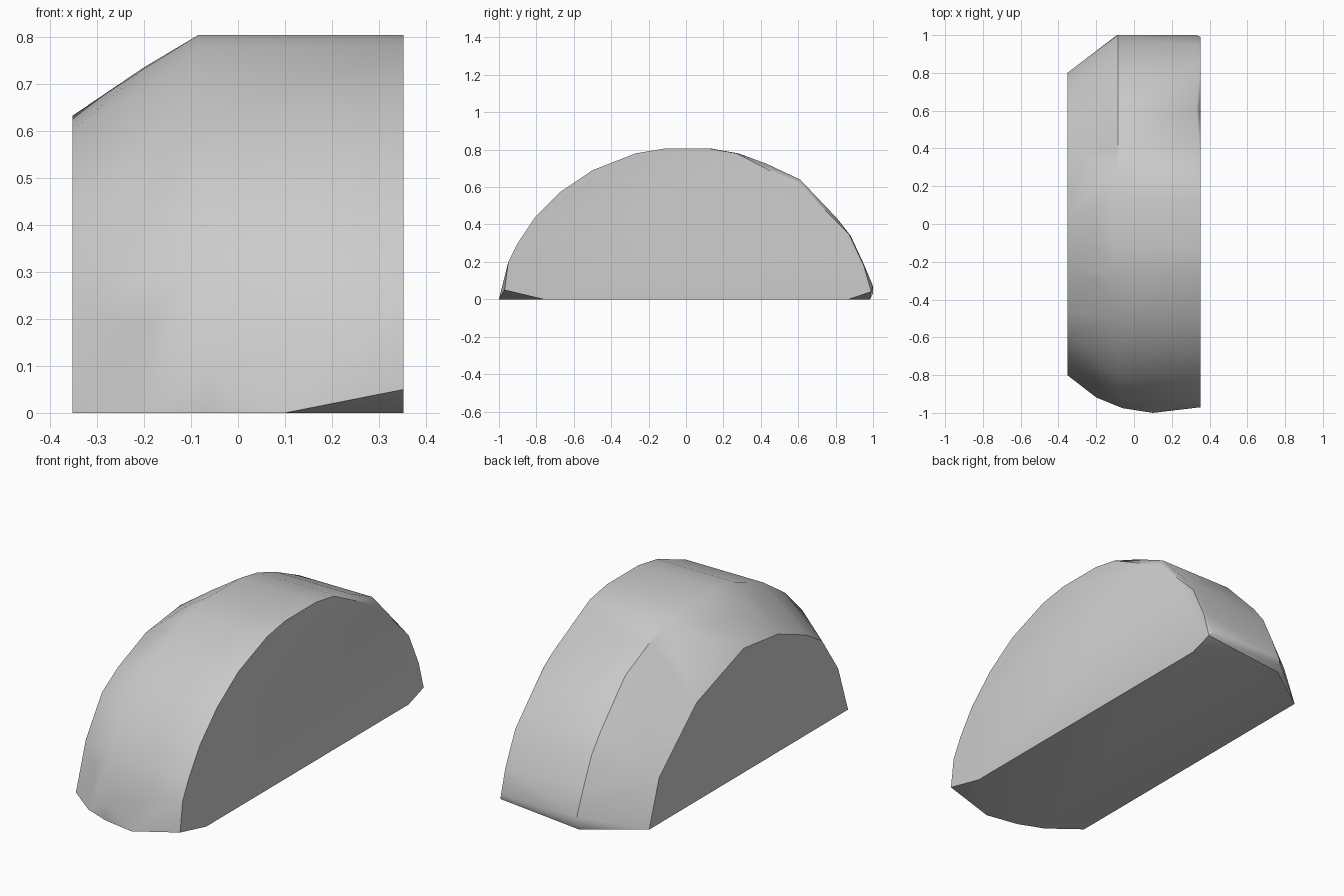
import bpy
import bmesh
import math

cube = bpy.data.objects.get("Cube")
if cube:
    bpy.data.objects.remove(cube, do_unlink=True)

# Single grey material
GREY = (0.6, 0.6, 0.6, 1.0)
mat = bpy.data.materials.new("plain grey")
mat.use_nodes = True
mat.diffuse_color = GREY
mat.node_tree.nodes["Principled BSDF"].inputs["Base Color"].default_value = GREY

# Side profiles as (y, z), front to back
front_arc = [(-0.95, 0.2), (-0.9, 0.3), (-0.81, 0.435), (-0.67, 0.575),
             (-0.5, 0.69), (-0.27, 0.78), (-0.12, 0.805)]
outer_back = [(0.14, 0.805), (0.28, 0.78), (0.43, 0.725), (0.61, 0.64),
              (0.81, 0.43), (0.88, 0.34), (0.95, 0.19), (1, 0.07)]
flat_back = [(0.13, 0.805), (0.27, 0.78), (0.58, 0.62), (0.65, 0.57),
             (0.87, 0.35), (0.95, 0.18), (0.99, 0.04), (0.87, 0)]
small_arc = [(-0.8, 0), (-0.72, 0.24), (-0.59, 0.43), (-0.46, 0.51),
             (-0.235, 0.6), (0.04, 0.633), (0.42, 0.5), (0.72, 0.235), (0.8, 0)]


def section(x, profile):
    return [(x, y, z) for y, z in profile]


def round_section(x, radius, drop, start, end, steps):
    """Arc around an axis lying below the ground, angles in degrees."""
    pts = []
    for i in range(steps + 1):
        a = math.radians(start + (end - start) * i / steps)
        pts.append((x, -radius * math.cos(a), radius * math.sin(a) - drop))
    return pts


# Cross-sections from the narrow side to the wide flat side
points = section(-0.353, small_arc)
points += round_section(-0.2, 0.94, 0.2, 12.3, 95, 7)
points += section(-0.085, front_arc[1:] + outer_back)
points += section(0.33, front_arc + outer_back)
points += section(0.353, [(-0.97, 0.05), (-0.76, 0)] + front_arc + flat_back)

# Chipped lower corners at the front and back
points += [(-0.07, -0.97, 0), (-0.06, -0.975, 0.085), (0.1, -1, 0),
           (-0.09, 0.985, 0), (-0.09, 1, 0.03)]

# Faceted half-round block
bm = bmesh.new()
for p in points:
    bm.verts.new(p)
bmesh.ops.remove_doubles(bm, verts=bm.verts, dist=0.001)
hull = bmesh.ops.convex_hull(bm, input=bm.verts)
inside = {g for g in hull["geom_interior"] + hull["geom_unused"]
          if isinstance(g, bmesh.types.BMVert)}
bmesh.ops.delete(bm, geom=list(inside), context="VERTS")
bmesh.ops.dissolve_limit(bm, angle_limit=math.radians(1),
                         verts=bm.verts, edges=bm.edges)
bmesh.ops.recalc_face_normals(bm, faces=bm.faces)

mesh = bpy.data.meshes.new("half_round_block")
bm.to_mesh(mesh)
bm.free()
mesh.materials.append(mat)
block = bpy.data.objects.new("half_round_block", mesh)
bpy.context.collection.objects.link(block)

bpy.ops.object.select_all(action="DESELECT")
block.select_set(True)
bpy.context.view_layer.objects.active = block
bpy.ops.object.shade_smooth_by_angle(angle=math.radians(35))
